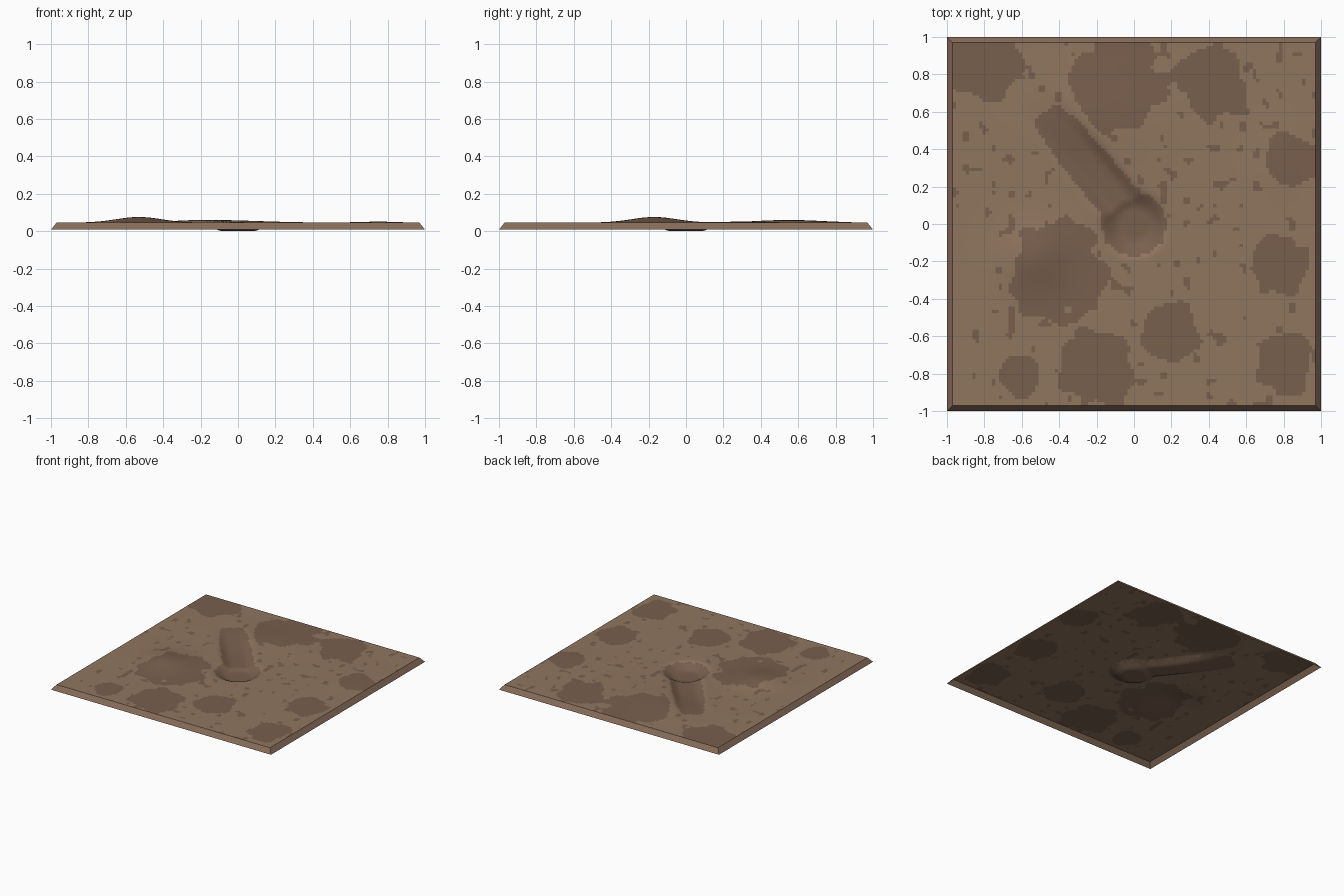
import bpy, bmesh, math
from mathutils import Vector, noise

if "Cube" in bpy.data.objects:
    bpy.data.objects.remove(bpy.data.objects["Cube"])

N = 110          # grid cells per side of the top surface
EDGE = 0.97      # half width of the top surface
TOP = 0.046      # ground level
RIM = 0.008      # lower edge of the bevelled skirt


def smooth(a, b, x):
    t = max(0.0, min(1.0, (x - a) / (b - a)))
    return t * t * (3 - 2 * t)


def bump(x, y, cx, cy, rx, ry):
    return math.exp(-((x - cx) / rx) ** 2 - ((y - cy) / ry) ** 2)


# Groove leaving the pit: direction, distance along and across
GROOVE_DIR = Vector((-0.64, 0.77)).normalized()


def groove(x, y):
    p = Vector((x - 0.02, y))
    along = p.dot(GROOVE_DIR)
    across = abs(p.x * GROOVE_DIR.y - p.y * GROOVE_DIR.x)
    if along < 0:
        return 0.0
    return (1 - smooth(0.05, 0.14, across)) * (1 - smooth(0.25, 0.95, along))


def pit(x, y):
    return 1 - smooth(0.08, 0.2, math.hypot(x, y))


def height(x, y):
    fade = 1 - smooth(0.85, EDGE, max(abs(x), abs(y)))
    mounds = (0.030 * bump(x, y, -0.53, -0.17, 0.17, 0.17)
              + 0.014 * bump(x, y, -0.15, 0.55, 0.35, 0.25)
              + 0.005 * bump(x, y, 0.75, 0.3, 0.15, 0.2))
    cut = max(0.046 * pit(x, y), 0.032 * groove(x, y))
    keep = 1 - max(pit(x, y), groove(x, y))
    return max(0.0, TOP + fade * mounds * keep - cut)


# Darker soil patches: x, y, radius
PATCHES = [(-0.8, 0.85, 0.2), (0.42, 0.75, 0.2), (-0.1, 0.75, 0.25), (0.85, 0.35, 0.15),
           (-0.42, -0.25, 0.27), (0.78, -0.22, 0.17), (0.2, -0.58, 0.16),
           (-0.2, -0.78, 0.22), (0.8, -0.75, 0.18), (-0.6, -0.82, 0.12)]


def is_dark(x, y):
    wobble = 0.35 * noise.noise(Vector((x * 9, y * 9, 1.7)))
    if any(math.hypot(x - a, y - b) / r + wobble < 0.95 for a, b, r in PATCHES):
        return True
    specks = noise.noise(Vector((x * 16, y * 16, 5.2))) > 0.42
    return specks or max(pit(x, y), groove(x, y)) > 0.15


def material(name, rgb):
    m = bpy.data.materials.new(name)
    m.diffuse_color = (*rgb, 1)
    m.use_nodes = True
    m.node_tree.nodes["Principled BSDF"].inputs["Base Color"].default_value = m.diffuse_color
    return m


# Ground sheet with mounds, pit and groove
bm = bmesh.new()
bmesh.ops.create_grid(bm, x_segments=N, y_segments=N, size=EDGE)
for v in bm.verts:
    v.co.z = height(v.co.x, v.co.y)
for f in bm.faces:
    c = f.calc_center_median()
    f.material_index = 1 if is_dark(c.x, c.y) else 0

# Bevelled skirt, open underneath
border = [e for e in bm.edges if e.is_boundary]
ring = bmesh.ops.extrude_edge_only(bm, edges=border)["geom"]
for g in ring:
    if isinstance(g, bmesh.types.BMVert):
        g.co.x /= EDGE
        g.co.y /= EDGE
        g.co.z = RIM
    elif isinstance(g, bmesh.types.BMFace):
        g.material_index = 2
bmesh.ops.recalc_face_normals(bm, faces=bm.faces)
if sum(f.normal.z for f in bm.faces) < 0:
    bmesh.ops.reverse_faces(bm, faces=bm.faces)

mesh = bpy.data.meshes.new("ground_tile")
bm.to_mesh(mesh)
bm.free()
tile = bpy.data.objects.new("ground_tile", mesh)
bpy.context.collection.objects.link(tile)
mesh.materials.append(material("light_soil", (0.28, 0.18, 0.115)))
mesh.materials.append(material("dark_soil", (0.19, 0.115, 0.075)))
mesh.materials.append(material("skirt_soil", (0.24, 0.15, 0.10)))

bpy.context.view_layer.objects.active = tile
tile.select_set(True)
bpy.ops.object.shade_smooth_by_angle(angle=math.radians(35))
